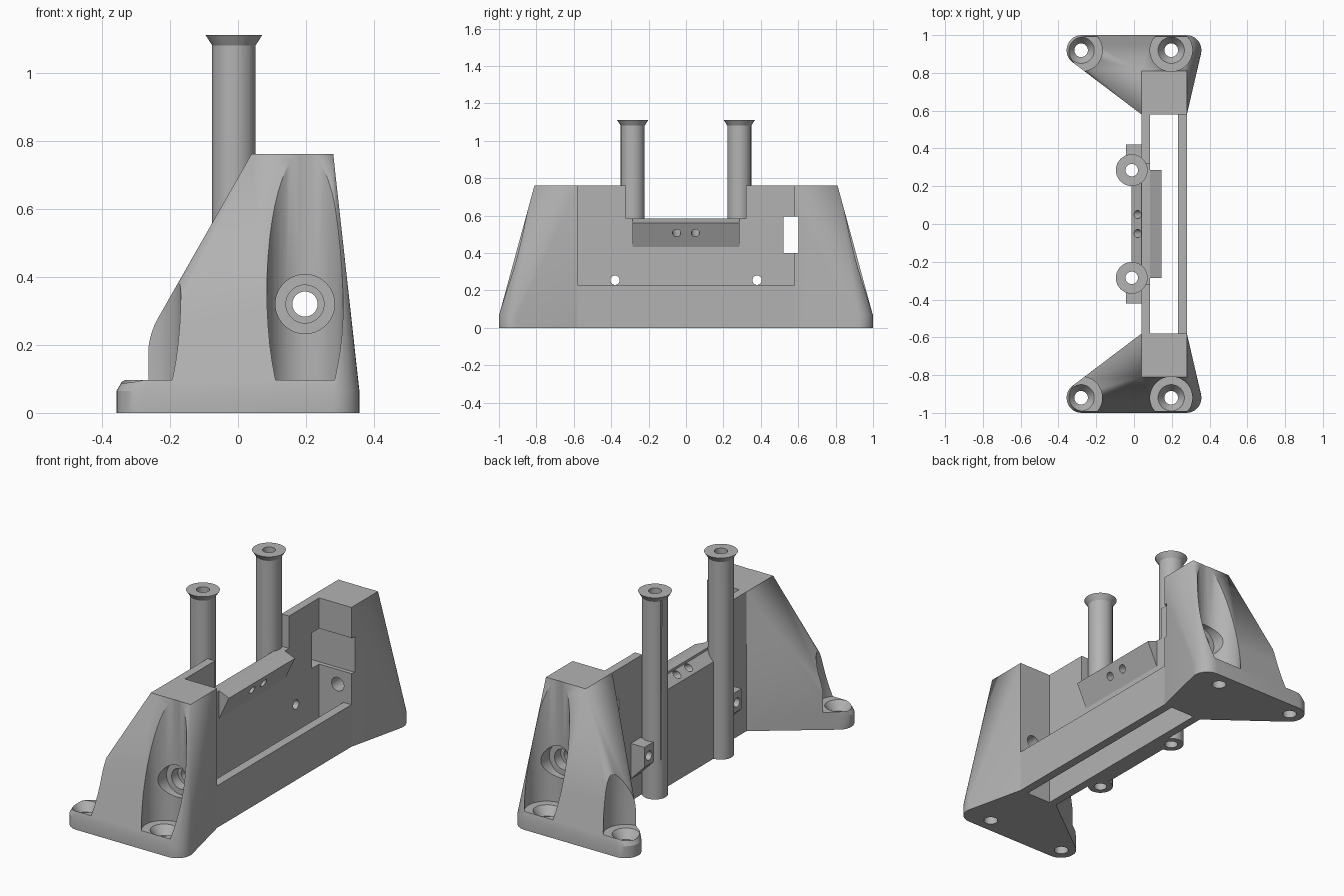
import bpy, bmesh, math
from mathutils import Matrix, Vector

if "Cube" in bpy.data.objects:
    bpy.data.objects.remove(bpy.data.objects["Cube"], do_unlink=True)

grey = bpy.data.materials.new("plain_grey")
grey.use_nodes = True
GREY = (0.45, 0.45, 0.45, 1)
grey.diffuse_color = GREY
grey.node_tree.nodes["Principled BSDF"].inputs["Base Color"].default_value = GREY


def make(name, bm):
    bmesh.ops.recalc_face_normals(bm, faces=bm.faces)
    mesh = bpy.data.meshes.new(name)
    bm.to_mesh(mesh)
    bm.free()
    mesh.materials.append(grey)
    obj = bpy.data.objects.new(name, mesh)
    bpy.context.scene.collection.objects.link(obj)
    return obj


def box(name, lo, hi):
    bm = bmesh.new()
    bmesh.ops.create_cube(bm, size=1)
    lo, hi = Vector(lo), Vector(hi)
    for v in bm.verts:
        v.co = Vector((lo[i] + (v.co[i] + 0.5) * (hi[i] - lo[i]) for i in range(3)))
    return make(name, bm)


def cone(name, start, end, r1, r2=None, segments=48):
    """Round bar or cone between two points."""
    start, end = Vector(start), Vector(end)
    axis = end - start
    bm = bmesh.new()
    turn = axis.to_track_quat('Z', 'Y').to_matrix().to_4x4()
    bmesh.ops.create_cone(bm, cap_ends=True, segments=segments, radius1=r1,
                          radius2=r1 if r2 is None else r2, depth=axis.length,
                          matrix=Matrix.Translation((start + end) / 2) @ turn)
    return make(name, bm)


def extrude_y(name, profile, y0, y1):
    """Extrude an (x, z) profile along y."""
    bm = bmesh.new()
    face = bm.faces.new([bm.verts.new((x, y0, z)) for x, z in profile])
    new = bmesh.ops.extrude_face_region(bm, geom=[face])["geom"]
    bmesh.ops.translate(bm, vec=(0, y1 - y0, 0),
                        verts=[g for g in new if isinstance(g, bmesh.types.BMVert)])
    return make(name, bm)


def cut(obj, cutters, op='DIFFERENCE'):
    """Apply booleans, then remove the helper shapes."""
    for c in cutters:
        c.hide_render = True
        mod = obj.modifiers.new("cut", 'BOOLEAN')
        mod.operation, mod.solver, mod.object = op, 'EXACT', c
    bpy.context.view_layer.update()
    graph = bpy.context.evaluated_depsgraph_get()
    mesh = bpy.data.meshes.new_from_object(obj.evaluated_get(graph))
    obj.modifiers.clear()
    obj.data = mesh
    for c in cutters:
        bpy.data.objects.remove(c, do_unlink=True)


parts = []


def tower(name, s):
    # rounded foot outline tapering up to a flat rectangular top
    bm = bmesh.new()
    for z in (0, 0.065):
        for cx in (-0.277, 0.277):
            for i in range(32):
                a = math.tau * i / 32
                bm.verts.new((cx + 0.08 * math.cos(a), s * (0.92 + 0.08 * math.sin(a)), z))
        for x in (0.04, 0.28):
            bm.verts.new((x, s * 0.58, z))
    for x in (0.04, 0.28):
        for y in (0.58, 0.81):
            bm.verts.new((x, s * y, 0.762))
    hull = bmesh.ops.convex_hull(bm, input=bm.verts)
    loose = set(hull["geom_interior"] + hull["geom_unused"])
    bmesh.ops.delete(bm, geom=[g for g in loose if isinstance(g, bmesh.types.BMVert)],
                     context='VERTS')
    bmesh.ops.dissolve_limit(bm, angle_limit=0.005, verts=bm.verts, edges=bm.edges)
    body = make(name, bm)
    cutters = []
    # screw wells with countersunk holes in the foot
    for x in (-0.28, 0.197):
        y = s * 0.92
        cutters += [cone("well", (x, y, 0.096), (x, y, 1), 0.112),
                    cone("sink", (x, y, 0.05), (x, y, 0.0965), 0.036, 0.07),
                    cone("bore", (x, y, -0.1), (x, y, 0.2), 0.036)]
    # stepped hole along the length
    for r, start in ((0.087, 0.775), (0.056, 0.72), (0.037, 0.5)):
        cutters.append(cone("step", (0.197, s * start, 0.32), (0.197, s * 0.96, 0.32), r))
    if s > 0:
        cutters.append(window())
    cut(body, cutters)
    parts.append(body)


def window():
    return box("window", (-0.5, 0.52, 0.4), (0.5, 0.602, 0.595))


tower("front_tower", -1)
tower("back_tower", 1)

# low rail joining the towers
parts.append(box("side_rail", (0.232, -0.58, 0), (0.28, 0.58, 0.23)))


def screw_holes():
    return [cone("screw", (-0.2, s * 0.38, 0.255), (0.2, s * 0.38, 0.255), 0.025, segments=24)
            for s in (-1, 1)]


def pole_bores():
    return [cone("bore", (-0.012, s * 0.285, -0.1), (-0.012, s * 0.285, 1.3), 0.033)
            for s in (-1, 1)]


def slanted_holes():
    return [cone("slant", (0.205, y, 0.468), (-0.06, y, 0.592), 0.022, segments=24)
            for y in (-0.05, 0.05)]


# tall wall with a notch in the middle
wall = box("wall", (0.04, -0.58, 0), (0.085, 0.58, 0.762))
cut(wall, [box("notch", (-0.2, -0.32, 0.585), (0.3, 0.32, 1)), window()]
    + screw_holes() + pole_bores() + slanted_holes())
parts.append(wall)

# thicker web between the poles, with a sloped shoulder
web = extrude_y("web", [(-0.012, 0), (-0.012, 0.53), (0.04, 0.572), (0.04, 0)], -0.285, 0.285)
cut(web, pole_bores() + slanted_holes())
parts.append(web)

# overhanging wedge on the wall
wedge = extrude_y("wedge", [(0.085, 0.585), (0.145, 0.56), (0.085, 0.432)], -0.285, 0.285)
cut(wedge, slanted_holes())
parts.append(wedge)

for s, side in ((-1, "front"), (1, "back")):
    # hollow pole with a flared rim
    y = s * 0.285
    pole = cone(side + "_pole", (-0.012, y, 0), (-0.012, y, 1.1), 0.064)
    cut(pole, [cone("rim", (-0.012, y, 1.078), (-0.012, y, 1.112), 0.062, 0.084)], 'UNION')
    bores = pole_bores()
    cut(pole, bores)
    parts.append(pole)
    # screw lug with a sloped underside
    ys = sorted((s * 0.335, s * 0.42))
    lug = extrude_y(side + "_lug", [(-0.042, 0.315), (0.04, 0.315), (0.04, 0.12),
                                    (-0.042, 0.205)], *ys)
    cut(lug, screw_holes() + pole_bores())
    parts.append(lug)

for obj in bpy.context.selected_objects:
    obj.select_set(False)
for obj in parts:
    obj.select_set(True)
    bpy.context.view_layer.objects.active = obj
bpy.ops.object.shade_smooth_by_angle(angle=math.radians(25))
